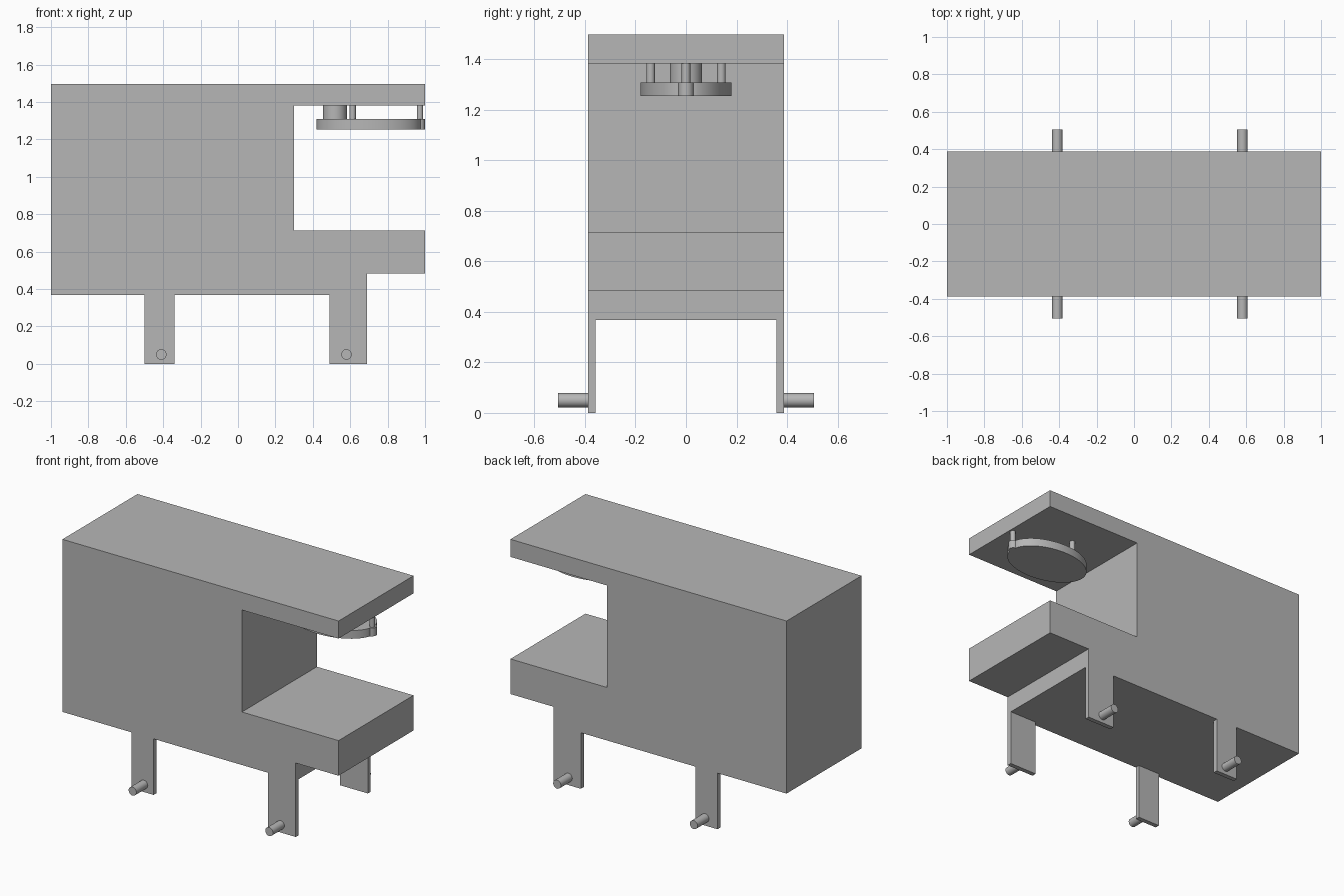
import bpy
import bmesh
from math import sin, cos, pi
from mathutils import Vector

if "Cube" in bpy.data.objects:
    bpy.data.objects.remove(bpy.data.objects["Cube"], do_unlink=True)

grey = bpy.data.materials.new("plain grey")
grey.use_nodes = True
colour = (0.47, 0.47, 0.47, 1)
grey.diffuse_color = colour
grey.node_tree.nodes["Principled BSDF"].inputs["Base Color"].default_value = colour


def prism(name, outline, direction, smooth=False):
    """Extrude a closed outline of 3D points along a direction."""
    bm = bmesh.new()
    face = bm.faces.new([bm.verts.new(p) for p in outline])
    result = bmesh.ops.extrude_face_region(bm, geom=[face], use_keep_orig=True)
    moved = [v for v in result["geom"] if isinstance(v, bmesh.types.BMVert)]
    bmesh.ops.translate(bm, verts=moved, vec=Vector(direction))
    bmesh.ops.recalc_face_normals(bm, faces=bm.faces)
    mesh = bpy.data.meshes.new(name)
    bm.to_mesh(mesh)
    bm.free()
    mesh.materials.append(grey)
    obj = bpy.data.objects.new(name, mesh)
    bpy.context.collection.objects.link(obj)
    if smooth:
        bpy.ops.object.select_all(action="DESELECT")
        obj.select_set(True)
        bpy.context.view_layer.objects.active = obj
        bpy.ops.object.shade_smooth_by_angle()
    return obj


def arc(cx, cy, rx, ry, start, end, steps):
    """Points along an elliptical arc, both ends included."""
    angles = [start + (end - start) * i / steps for i in range(steps + 1)]
    return [(cx + rx * cos(a), cy + ry * sin(a)) for a in angles]


def circle(cx, cy, r):
    return arc(cx, cy, r, r, 0, 2 * pi, 32)[:-1]


# Housing: one side profile with an open bay and a raised front underside
HALF = 0.388
BASE, CEILING = 0.367, 1.382
profile = [(-1, BASE), (0.69, BASE), (0.69, 0.484), (1, 0.484), (1, 0.714),
           (0.3, 0.714), (0.3, CEILING), (1, CEILING), (1, 1.497), (-1, 1.497)]
prism("housing", [(x, -HALF, z) for x, z in profile], (0, 2 * HALF, 0))

# Thin legs flush with the sides, each with a round peg pointing outward
for side, s in (("right", -1), ("left", 1)):
    for end, x0, x1, peg_x in (("rear", -0.5, -0.34, -0.41), ("front", 0.49, 0.69, 0.58)):
        leg = [(x0, 0), (x1, 0), (x1, BASE), (x0, BASE)]
        prism(f"{side}_{end}_leg", [(x, s * HALF, z) for x, z in leg], (0, -s * 0.03, 0))
        prism(f"{side}_{end}_peg", [(x, s * HALF, z) for x, z in circle(peg_x, 0.05, 0.028)],
              (0, s * 0.118, 0), True)

# Oval plate with a small rounded tip, hung under the overhang
PLATE_BOTTOM, PLATE_TOP = 1.254, 1.308
tip = arc(0.97, 0, 0.03, 0.03, -1.37, 1.37, 12)
oval = arc(0.7, 0, 0.28, 0.18, 0.168, 2 * pi - 0.168, 64)
prism("hanging_plate", [(x, y, PLATE_BOTTOM) for x, y in tip + oval],
      (0, 0, PLATE_TOP - PLATE_BOTTOM), True)

# Central boss and three pins that hold the plate
for name, x, y, r in (("boss", 0.518, 0, 0.064), ("tip_pin", 0.973, 0, 0.017),
                      ("right_pin", 0.613, -0.14, 0.017), ("left_pin", 0.613, 0.14, 0.017)):
    prism(name, [(px, py, PLATE_TOP) for px, py in circle(x, y, r)],
          (0, 0, CEILING - PLATE_TOP), True)
